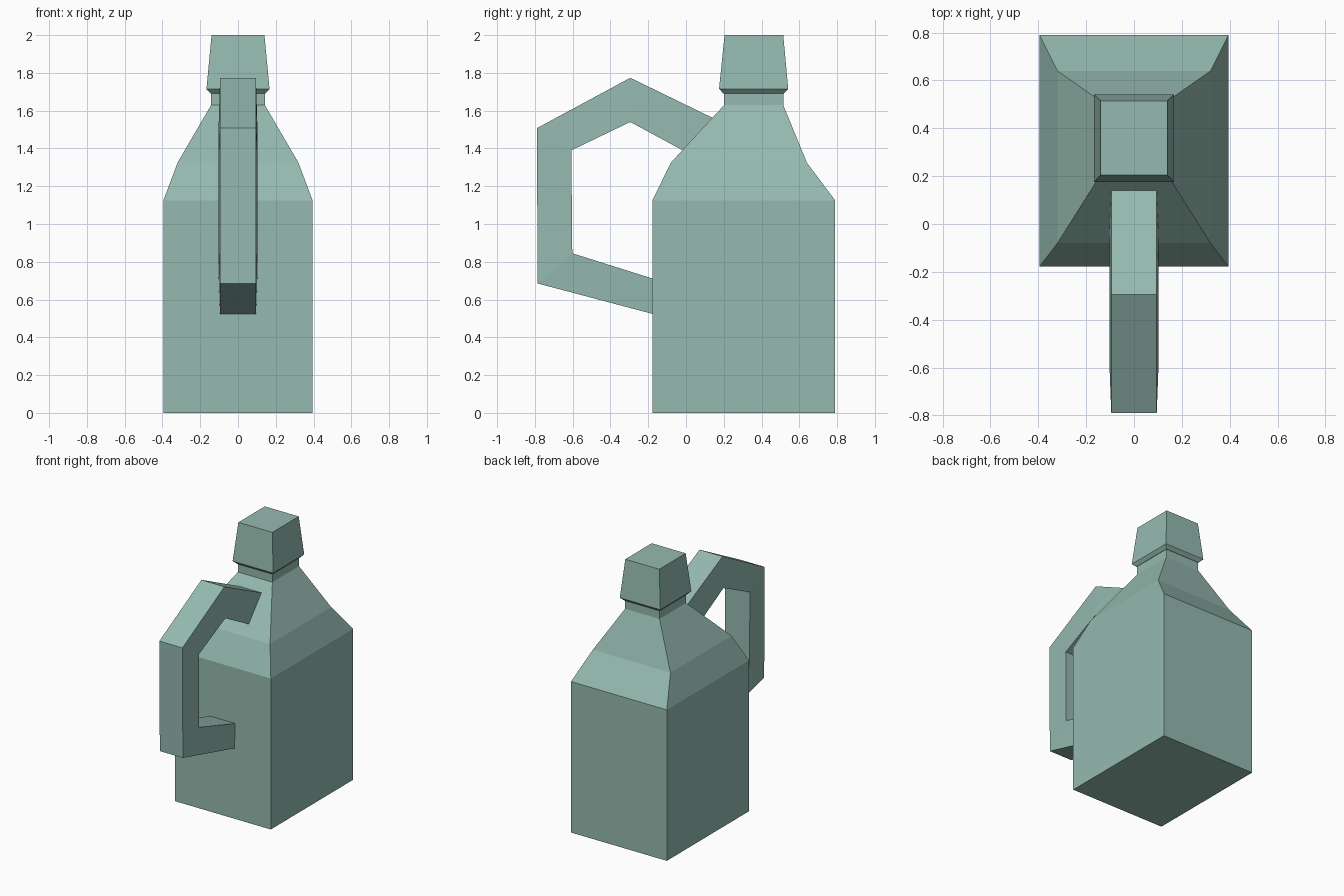
import bpy

if "Cube" in bpy.data.objects:
    bpy.data.objects.remove(bpy.data.objects["Cube"])

mat = bpy.data.materials.new("pale sage green")
mat.diffuse_color = (0.30, 0.49, 0.43, 1.0)
mat.use_nodes = True
mat.node_tree.nodes["Principled BSDF"].inputs["Base Color"].default_value = mat.diffuse_color


def loft(name, rings, caps):
    """Skin four-sided rings in order; caps closes both ends."""
    verts = [v for ring in rings for v in ring]
    faces = []
    for i in range(len(rings) - 1):
        a, b = i * 4, i * 4 + 4
        for k in range(4):
            n = (k + 1) % 4
            faces.append((a + k, a + n, b + n, b + k))
    if caps:
        last = len(verts) - 4
        faces.append((3, 2, 1, 0))
        faces.append((last, last + 1, last + 2, last + 3))
    mesh = bpy.data.meshes.new(name)
    mesh.from_pydata(verts, [], faces)
    mesh.materials.append(mat)
    obj = bpy.data.objects.new(name, mesh)
    bpy.context.collection.objects.link(obj)
    return obj


def rect(z, hx, y0, y1):
    return [(-hx, y0, z), (hx, y0, z), (hx, y1, z), (-hx, y1, z)]


# Bottle with shoulders and neck
loft("bottle", [
    rect(0.0, 0.395, -0.178, 0.79),
    rect(1.125, 0.395, -0.178, 0.79),
    rect(1.325, 0.32, -0.08, 0.64),
    rect(1.63, 0.142, 0.202, 0.515),
    rect(1.70, 0.142, 0.202, 0.515),
], True)

# Tapered cap with a chamfered underside
loft("cap", [
    rect(1.692, 0.145, 0.197, 0.518),
    rect(1.715, 0.167, 0.175, 0.541),
    rect(2.0, 0.14, 0.204, 0.515),
], True)

# Handle: pairs of outer and inner (y, z) points, from bottom to top
path = [
    ((-0.173, 0.523), (-0.173, 0.71)),
    ((-0.785, 0.685), (-0.602, 0.845)),
    ((-0.79, 1.507), (-0.607, 1.39)),
    ((-0.295, 1.774), (-0.295, 1.54)),
    ((0.145, 1.56), (-0.012, 1.387)),
]
loft("handle", [
    [(-0.095, *o), (-0.102, *i), (0.102, *i), (0.095, *o)] for o, i in path
], True)

# Face all normals outward
import bmesh
for obj in bpy.context.collection.objects:
    bm = bmesh.new()
    bm.from_mesh(obj.data)
    bmesh.ops.recalc_face_normals(bm, faces=bm.faces)
    bm.to_mesh(obj.data)
    bm.free()
